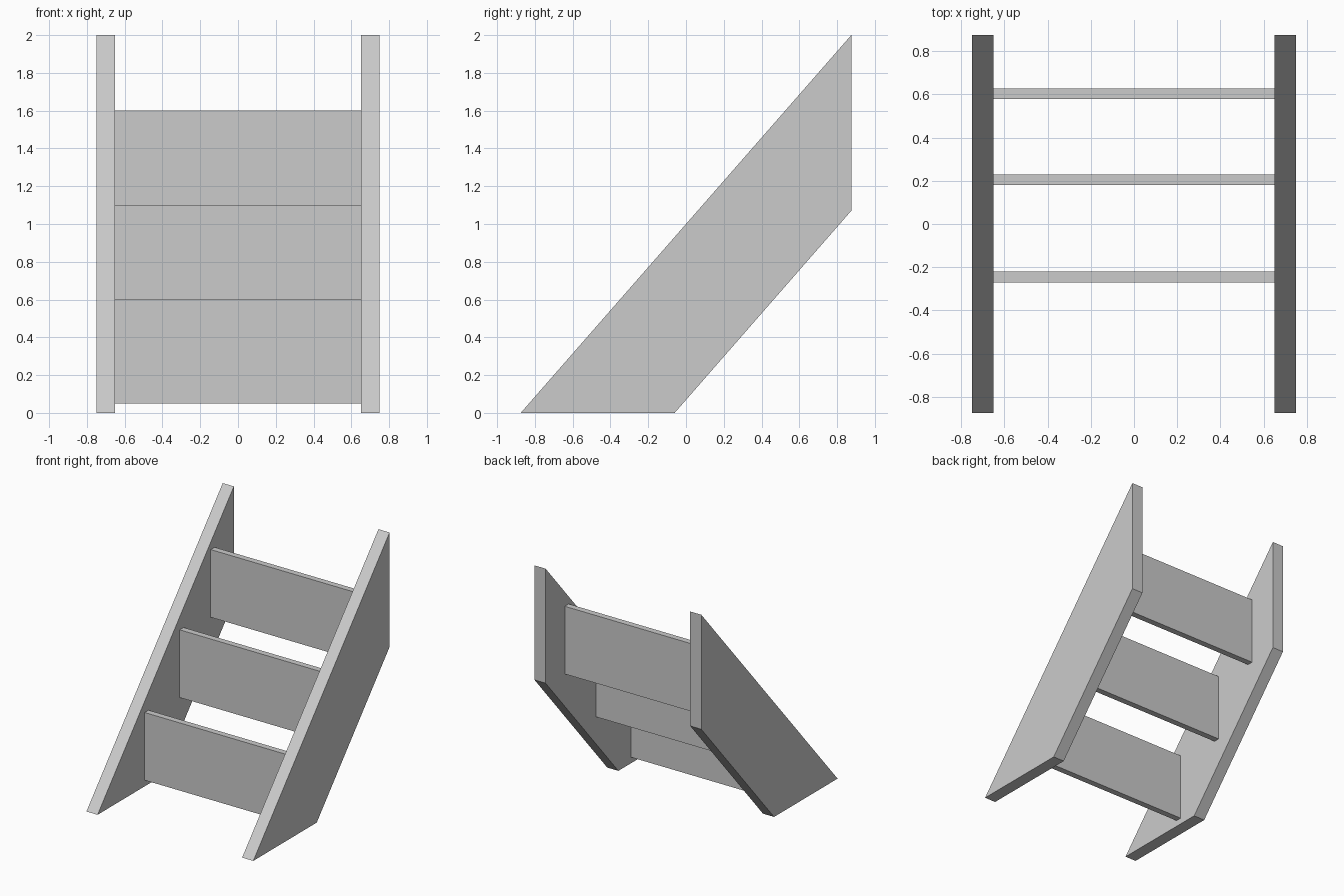
import bpy
import bmesh

if "Cube" in bpy.data.objects:
    bpy.data.objects.remove(bpy.data.objects["Cube"])


def prism(name, profile, x0, x1):
    """Extrude a (y, z) outline along x from x0 to x1."""
    bm = bmesh.new()
    face = bm.faces.new([bm.verts.new((x0, y, z)) for y, z in profile])
    ext = bmesh.ops.extrude_face_region(bm, geom=[face])
    moved = [g for g in ext["geom"] if isinstance(g, bmesh.types.BMVert)]
    bmesh.ops.translate(bm, verts=moved, vec=(x1 - x0, 0, 0))
    bmesh.ops.recalc_face_normals(bm, faces=bm.faces[:])
    mesh = bpy.data.meshes.new(name)
    bm.to_mesh(mesh)
    bm.free()
    obj = bpy.data.objects.new(name, mesh)
    bpy.context.collection.objects.link(obj)
    return obj


# Sloping side panels, cut level at the floor and plumb at the back
side = [(-0.875, 0), (-0.06, 0), (0.875, 1.07), (0.875, 2.0)]
prism("left_side_panel", side, -0.75, -0.65)
prism("right_side_panel", side, 0.65, 0.75)

# Upright boards between the panels: (centre y, bottom z)
T, H = 0.05, 0.55
for i, (y, z) in enumerate([(-0.245, 0.05), (0.205, 0.55), (0.603, 1.05)], 1):
    a, b = y - T / 2, y + T / 2
    prism(f"riser_board_{i}", [(a, z), (b, z), (b, z + H), (a, z + H)], -0.65, 0.65)
